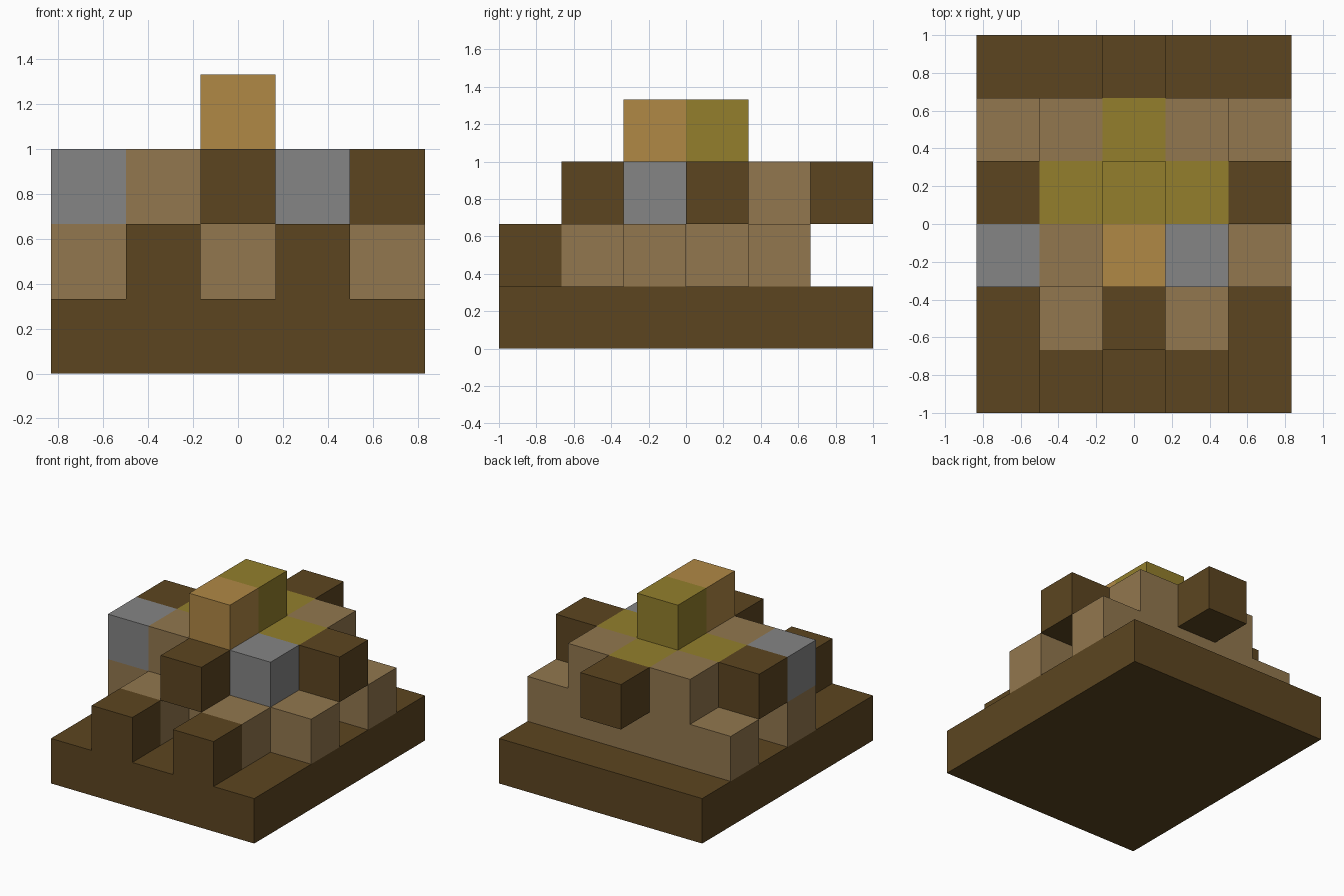
import bpy
import bmesh
from mathutils import Vector

if "Cube" in bpy.data.objects:
    bpy.data.objects.remove(bpy.data.objects["Cube"], do_unlink=True)

CELL = 1 / 3


def linear(c):
    c /= 255
    return c / 12.92 if c <= 0.04045 else ((c + 0.055) / 1.055) ** 2.4


def make_material(name, rgb):
    mat = bpy.data.materials.new(name)
    mat.use_nodes = True
    colour = (*[linear(c) for c in rgb], 1)
    mat.diffuse_color = colour
    mat.node_tree.nodes["Principled BSDF"].inputs["Base Color"].default_value = colour
    return mat


dark_brown = make_material("dark brown", (92, 69, 32))
tan = make_material("tan", (146, 119, 78))
grey = make_material("grey", (133, 133, 133))
amber = make_material("amber", (176, 136, 69))
olive = make_material("olive", (147, 127, 44))

# Each letter in the layer plans is one part
PARTS = {
    "b": ("base_slab", dark_brown),
    "p": ("front_posts", dark_brown),
    "t": ("side_steps", tan),
    "s": ("body", tan),
    "k": ("overhanging_knobs", dark_brown),
    "r": ("stone_blocks", grey),
    "m": ("olive_crown", olive),
    "c": ("front_cap", amber),
}

# Layer plans from the bottom up, each row running left to right along x,
# the first row being the front
LAYERS = [
    "bbbbb bbbbb bbbbb bbbbb bbbbb bbbbb",
    ".p.p. .t.t. tssst .sss. tssst .....",
    "..... ..k.. rssr. kmmmk .sms. ..k..",
    "..... ..... ..c.. ..m.. ..... .....",
]

cells = {}
for z, plan in enumerate(LAYERS):
    for y, row in enumerate(plan.split()):
        for x, letter in enumerate(row):
            if letter != ".":
                cells[x, y, z] = letter

DIRECTIONS = [Vector(d) * s for d in ((1, 0, 0), (0, 1, 0), (0, 0, 1)) for s in (1, -1)]


def cell_face(bm, cell, normal):
    """Add the square side of a cell that faces along normal."""
    u = Vector((normal.y, normal.z, normal.x))
    v = normal.cross(u)
    middle = Vector(cell) + Vector((0.5, 0.5, 0.5)) + normal / 2
    corners = [middle + (u * a + v * b) / 2 for a, b in ((1, 1), (-1, 1), (-1, -1), (1, -1))]
    offset = Vector((2.5, 3, 0))
    bm.faces.new([bm.verts.new((c - offset) * CELL) for c in corners])


# Build each part from its exposed sides only, joining flat neighbours
for letter, (name, material) in PARTS.items():
    bm = bmesh.new()
    for cell, owner in cells.items():
        if owner != letter:
            continue
        for normal in DIRECTIONS:
            beside = tuple(int(round(c)) for c in Vector(cell) + normal)
            if beside not in cells:
                cell_face(bm, cell, normal)
    bmesh.ops.remove_doubles(bm, verts=bm.verts, dist=0.001)
    bmesh.ops.dissolve_limit(bm, angle_limit=0.01, verts=bm.verts, edges=bm.edges)
    mesh = bpy.data.meshes.new(name)
    bm.to_mesh(mesh)
    bm.free()
    mesh.materials.append(material)
    bpy.context.collection.objects.link(bpy.data.objects.new(name, mesh))
